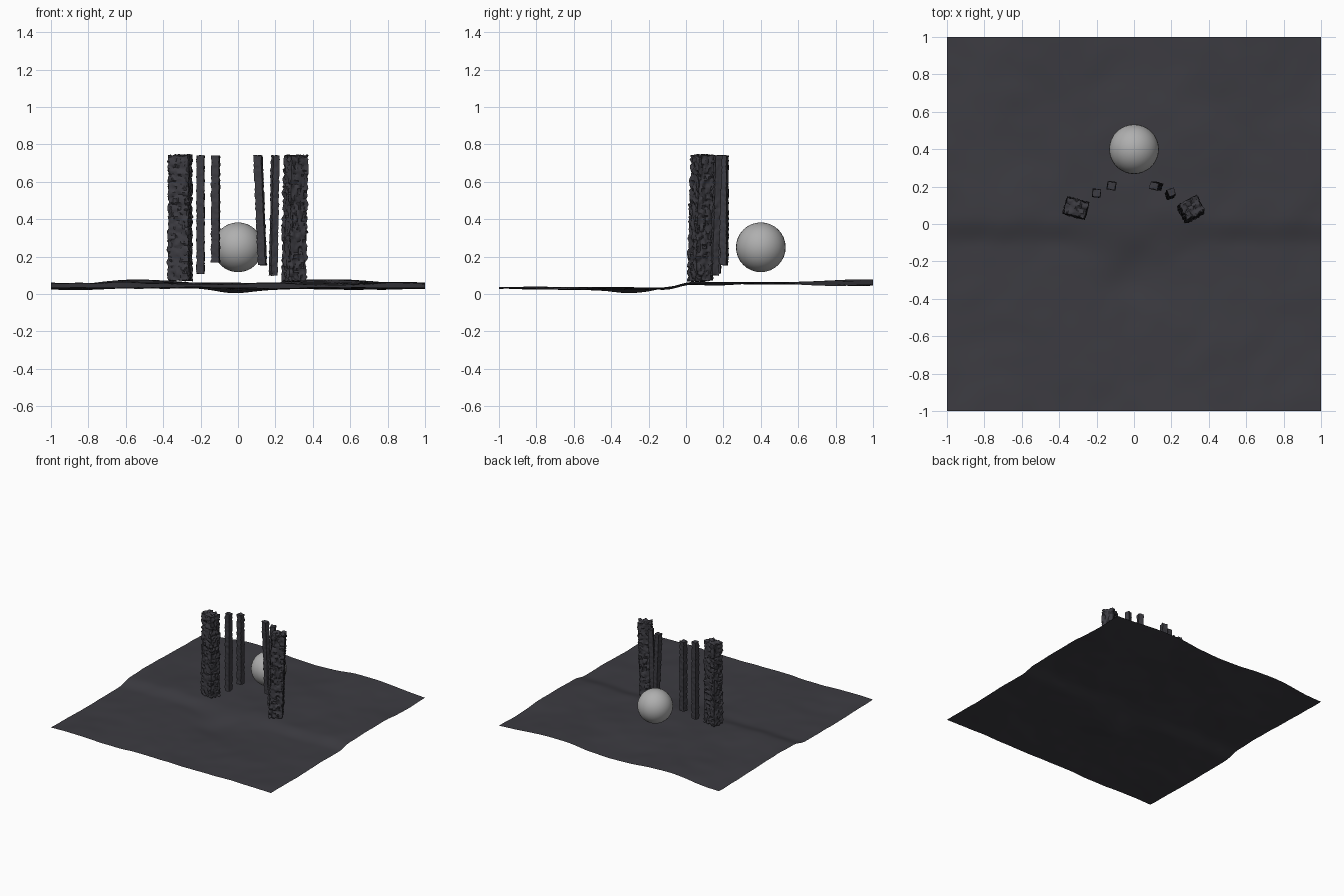
import bpy, bmesh, math
from mathutils import Vector, Matrix, noise

cube = bpy.data.objects.get("Cube")
if cube:
    bpy.data.objects.remove(cube, do_unlink=True)


def material(name, rgb):
    m = bpy.data.materials.new(name)
    m.use_nodes = True
    m.diffuse_color = (*rgb, 1)
    m.node_tree.nodes["Principled BSDF"].inputs["Base Color"].default_value = (*rgb, 1)
    return m


def finish(bm, name, mat):
    mesh = bpy.data.meshes.new(name)
    bm.to_mesh(mesh)
    bm.free()
    mesh.materials.append(mat)
    for p in mesh.polygons:
        p.use_smooth = True
    obj = bpy.data.objects.new(name, mesh)
    bpy.context.collection.objects.link(obj)
    return obj


def smoothstep(a, b, t):
    t = min(1, max(0, (t - a) / (b - a)))
    return t * t * (3 - 2 * t)


def bump(x, y, cx, cy, r):
    return math.exp(-((x - cx) ** 2 + (y - cy) ** 2) / (r * r))


stone = material("dark stone", (0.045, 0.044, 0.053))
pale = material("mid grey", (0.43, 0.43, 0.43))


# Ground: low in front, a step up across the middle, wavy far edge
def ground_height(x, y):
    soft = 0.12 * (1 - smoothstep(0.1, 0.4, abs(x)))
    z = 0.031 + 0.025 * smoothstep(-0.12 - soft, 0.03 + soft / 2, y)
    z -= 0.019 * bump(x, y, 0, -0.3, 0.14)
    back = smoothstep(0.3, 1, y)
    z += back * (0.006 - 0.014 * math.cos(2 * math.pi * x))
    z += 0.012 * noise.noise(Vector((x * 2.5, y * 2.5, 0.3)))
    return z + 0.004 * noise.noise(Vector((x * 7, y * 7, 2)))


bm = bmesh.new()
bmesh.ops.create_grid(bm, x_segments=80, y_segments=80, size=1)
for v in bm.verts:
    v.co.z = ground_height(v.co.x, v.co.y)
finish(bm, "ground", stone)

# Sphere hovering behind the pillars
bm = bmesh.new()
bmesh.ops.create_uvsphere(bm, u_segments=32, v_segments=16, radius=0.133)
bmesh.ops.translate(bm, verts=bm.verts, vec=(0, 0.4, 0.25))
finish(bm, "sphere", pale)


# Rough square pillar running from a bottom centre to a top centre
def pillar(name, bottom, top, width, depth, turn, cuts, rough):
    bottom, top = Vector(bottom), Vector(top)
    bm = bmesh.new()
    bmesh.ops.create_cube(bm, size=1)
    tall = [e for e in bm.edges if abs(e.verts[0].co.z - e.verts[1].co.z) > 0.5]
    flat = [e for e in bm.edges if e not in tall]
    bmesh.ops.subdivide_edges(bm, edges=flat, cuts=cuts, use_grid_fill=True)
    tall = [e for e in bm.edges if abs(e.verts[0].co.z - e.verts[1].co.z) > 0.5]
    bmesh.ops.subdivide_edges(bm, edges=tall, cuts=60, use_grid_fill=True)
    rot = Matrix.Rotation(math.radians(turn), 3, "Z")
    for v in bm.verts:
        t = v.co.z + 0.5
        p = rot @ Vector((v.co.x * width, v.co.y * depth, 0))
        v.co = bottom.lerp(top, t) + p
    bm.normal_update()
    shifts = [v.normal * rough * noise.noise(v.co * 60)
              + noise.noise_vector(v.co * 80) * rough * 0.4 for v in bm.verts]
    for v, s in zip(bm.verts, shifts):
        v.co += s
    obj = finish(bm, name, stone)
    bpy.context.view_layer.objects.active = obj
    obj.select_set(True)
    bpy.ops.object.shade_smooth_by_angle(angle=math.radians(40))
    obj.select_set(False)


pillar("outer_pillar_right", (-0.31, 0.085, 0.075), (-0.31, 0.085, 0.74),
       0.112, 0.085, -15, 10, 0.013)
pillar("middle_pillar_right", (-0.2, 0.165, 0.11), (-0.2, 0.165, 0.74),
       0.04, 0.04, -5, 3, 0.006)
pillar("inner_pillar_right", (-0.12, 0.205, 0.17), (-0.12, 0.205, 0.74),
       0.042, 0.04, -8, 3, 0.006)
pillar("outer_pillar_left", (0.298, 0.068, 0.07), (0.31, 0.088, 0.74),
       0.1, 0.09, 28, 10, 0.013)
pillar("middle_pillar_left", (0.188, 0.152, 0.1), (0.2, 0.17, 0.74),
       0.036, 0.036, 20, 3, 0.006)
pillar("inner_pillar_left", (0.13, 0.203, 0.155), (0.107, 0.203, 0.74),
       0.042, 0.036, -14, 3, 0.006)
